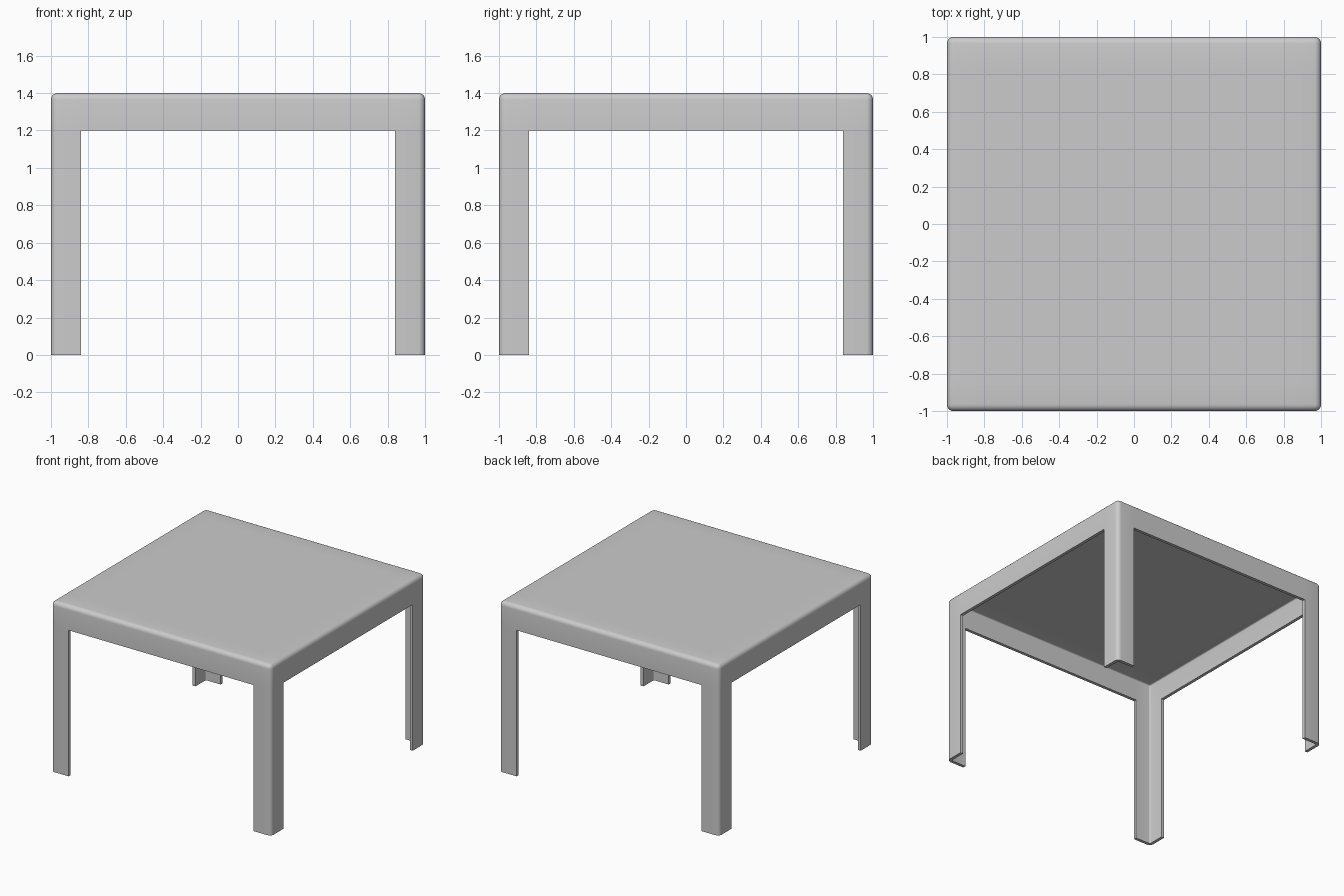
import bpy, bmesh, math
from mathutils import Vector

if "Cube" in bpy.data.objects:
    bpy.data.objects.remove(bpy.data.objects["Cube"])

HEIGHT, SKIRT_Z, LEG_IN = 1.4, 1.2, 0.84
RADIUS, WALL = 0.035, 0.025

# Outer skin: open-bottomed box with rounded top and corner edges
bm = bmesh.new()
bmesh.ops.create_cube(bm, size=2)
for v in bm.verts:
    v.co.z = HEIGHT if v.co.z > 0 else 0
bottom = [f for f in bm.faces if f.normal.z < -0.5]
bmesh.ops.delete(bm, geom=bottom, context='FACES_ONLY')
edges = [e for e in bm.edges if len(e.link_faces) == 2]
bmesh.ops.bevel(bm, geom=edges, offset=RADIUS, segments=5, profile=0.5, affect='EDGES')

# Openings between the legs, cut in all four sides
for co, no in (((0, 0, SKIRT_Z), (0, 0, 1)),
               ((LEG_IN, 0, 0), (1, 0, 0)), ((-LEG_IN, 0, 0), (1, 0, 0)),
               ((0, LEG_IN, 0), (0, 1, 0)), ((0, -LEG_IN, 0), (0, 1, 0))):
    bmesh.ops.bisect_plane(bm, geom=bm.verts[:] + bm.edges[:] + bm.faces[:],
                           plane_co=Vector(co), plane_no=Vector(no))
gaps = []
for f in bm.faces:
    c = f.calc_center_median()
    if c.z < SKIRT_Z and min(abs(c.x), abs(c.y)) < LEG_IN:
        gaps.append(f)
bmesh.ops.delete(bm, geom=gaps, context='FACES')
bmesh.ops.recalc_face_normals(bm, faces=bm.faces[:])
top = max(bm.faces, key=lambda f: f.calc_center_median().z)
if top.normal.z < 0:
    bmesh.ops.reverse_faces(bm, faces=bm.faces[:])

mesh = bpy.data.meshes.new("table_shell")
bm.to_mesh(mesh)
bm.free()
table = bpy.data.objects.new("table_shell", mesh)
bpy.context.collection.objects.link(table)
bpy.context.view_layer.objects.active = table
table.select_set(True)

# Sheet thickness, inwards
solid = table.modifiers.new("thickness", 'SOLIDIFY')
solid.thickness = WALL
solid.offset = -1
solid.use_even_offset = True
bpy.ops.object.modifier_apply(modifier=solid.name)
bpy.ops.object.shade_smooth_by_angle(angle=math.radians(35))
